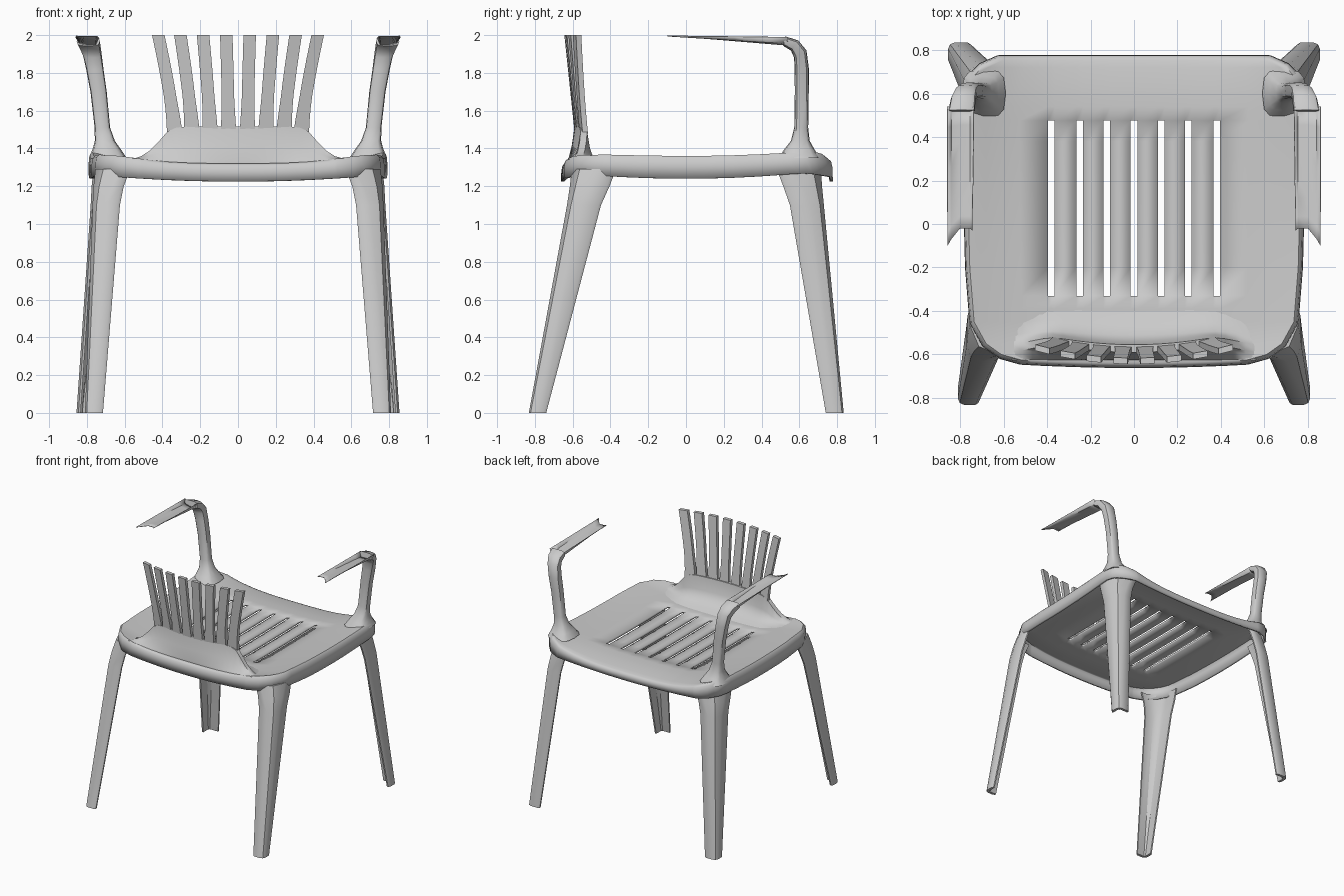
import bpy, bmesh, math
from mathutils import Vector

cube = bpy.data.objects.get("Cube")
if cube:
    bpy.data.objects.remove(cube)

mat = bpy.data.materials.new("pale_grey_plastic")
mat.use_nodes = True
COLOUR = (0.6, 0.6, 0.6, 1)
mat.diffuse_color = COLOUR
mat.node_tree.nodes["Principled BSDF"].inputs["Base Color"].default_value = COLOUR


def lerp(pts, t):
    """Piecewise linear lookup in a list of (key, value)."""
    if t <= pts[0][0]:
        return pts[0][1]
    for (a, va), (b, vb) in zip(pts, pts[1:]):
        if t <= b:
            return va + (vb - va) * (t - a) / (b - a)
    return pts[-1][1]


def finish(name, bm, angle=40, thickness=0):
    bmesh.ops.recalc_face_normals(bm, faces=bm.faces)
    me = bpy.data.meshes.new(name)
    bm.to_mesh(me)
    bm.free()
    me.materials.append(mat)
    ob = bpy.data.objects.new(name, me)
    bpy.context.collection.objects.link(ob)
    if thickness:
        mod = ob.modifiers.new("shell", "SOLIDIFY")
        mod.thickness = thickness
        mod.offset = -1
    bpy.ops.object.select_all(action="DESELECT")
    ob.select_set(True)
    bpy.context.view_layer.objects.active = ob
    bpy.ops.object.shade_smooth_by_angle(angle=math.radians(angle))
    return ob


def loft(name, rings, closed=True, caps=True, thickness=0):
    """Skin a list of equal length point rings."""
    bm = bmesh.new()
    vs = [[bm.verts.new(p) for p in r] for r in rings]
    n = len(rings[0])
    for a, b in zip(vs, vs[1:]):
        for i in range(n if closed else n - 1):
            j = (i + 1) % n
            bm.faces.new((a[i], a[j], b[j], b[i]))
    if closed and caps:
        bm.faces.new(vs[0])
        bm.faces.new(vs[-1])
    return finish(name, bm, thickness=thickness)


# Seat: rounded grid with seven slots and a hanging rim
WIDTH = [(-.62, .52), (-.6, .61), (-.55, .68), (-.45, .735), (-.2, .755), (.2, .765),
         (.6, .77), (.66, .755), (.72, .70), (.755, .62)]


def seat_z(x, y):
    side = min(1, abs(x) / .75)
    rim = 1.36 + .06 * y * y
    dish = 1.31 - .01 * math.cos(y * 2)
    z = dish + (rim - dish) * side ** 3
    front = max(0, (y - .5) / .27)
    back = max(0, (-y - .5) / .13)
    return z - .03 * front ** 2 * (1 - side ** 4) + .015 * min(back, 1)


slots = [-.38, -.25, -.125, 0, .125, .25, .38]
inner = sorted([s - .015 for s in slots] + [s + .015 for s in slots])
steps = [.3, .55, .75, .9, 1]
rows = [-.62, -.6, -.575, -.55, -.5, -.45, -.39, -.33, -.2, -.05, .1, .25, .38, .475,
        .54, .6, .63, .66, .69, .72, .755]
bm = bmesh.new()
grid = []
for y in rows:
    hw = lerp(WIDTH, y) - .42
    xs = [-.42 - t * hw for t in reversed(steps)] + inner + [.42 + t * hw for t in steps]
    line = []
    for x in xs:
        bow = .02 * (1 - (x / .6) ** 2) * max(0, (-y - .45) / .17)
        line.append(bm.verts.new((x, y - max(bow, 0), seat_z(x, y))))
    grid.append(line)
slot_cols = {len(steps) + 2 * k for k in range(len(slots))}
for r in range(len(rows) - 1):
    for c in range(len(grid[0]) - 1):
        if c in slot_cols and -.34 < rows[r] < .47:
            continue
        a, b = grid[r], grid[r + 1]
        bm.faces.new((a[c], a[c + 1], b[c + 1], b[c]))
ring = (grid[0] + [l[-1] for l in grid[1:]] + grid[-1][-2::-1]
        + [l[0] for l in grid[-2:0:-1]])
n = len(ring)
outward = []
for i, v in enumerate(ring):
    d = ring[(i + 1) % n].co - ring[i - 1].co
    outward.append(Vector((d.y, -d.x, 0)).normalized())


def skirt_z(x, y):
    ends = 1.225 + .03 * (x / .7) ** 2
    sides = 1.24 + .08 * y * y
    k = min(1, max(0, (abs(y - .06) - .5) / .15))
    return sides + (ends - sides) * k


for off, drop in ((.014, .12), (.02, .4), (.022, 1)):
    if drop == .12:
        base = [v.co.copy() for v in ring]
        prev = ring
    new = []
    for p, o in zip(base, outward):
        z = p.z + (skirt_z(p.x, p.y) - p.z) * drop
        new.append(bm.verts.new((p.x + o.x * off, p.y + o.y * off, z)))
    for i in range(n):
        j = (i + 1) % n
        bm.faces.new((prev[i], prev[j], new[j], new[i]))
    prev = new
finish("seat", bm, 50, .018)

# Lower back panel sweeping up out of the seat
rings = []
for i in range(25):
    x = -.56 + 1.12 * i / 24
    h = lerp([(.3, 1), (.36, .95), (.40, .72), (.45, .4), (.5, .17), (.56, 0)], abs(x))
    arc = .26 * x * x
    prof = [(-.36, 0), (-.45, .10), (-.51, .27), (-.54, .5), (-.555, 1),
            (-.59, 1), (-.605, .5), (-.625, .1), (-.625, -.1)]
    ring = []
    for y, k in prof:
        yy = y + arc * min(1, k * 2) * h
        floor = seat_z(x, max(yy, -.62)) - .004
        ring.append((x, yy, floor + (1.515 - floor) * k * h if k > 0 else floor - .01))
    rings.append(ring)
loft("back_panel", rings)

# Eight flaring back slats
for side in (-1, 1):
    for k, (x0, x1) in enumerate([(.05, .062), (.147, .185), (.243, .305), (.335, .422)]):
        rings = []
        for s in range(9):
            t = s / 8
            x = x0 + (x1 - x0) * t ** 1.3
            y = -.575 - .055 * t + .3 * x * x
            w = .041 - .008 * min(1, t * 3)
            slope = .6 * x
            rings.append([(side * (x + a * w), y + a * w * slope + b, 1.48 + .52 * t)
                          for a, b in ((-1, -.014), (1, -.014), (1, .014), (-1, .014))])
        loft(f"back_slat_{'left' if side > 0 else 'right'}_{k + 1}", rings)

# Legs: angle-section shells with a rounded outer corner
LEGS = {"back": (-1, [(1.29, .57, .755, .37, .605, .14), (1.2, .605, .765, .405, .615, .1),
                      (1.1, .625, .77, .45, .63, .07), (0, .715, .81, .74, .832, .03)]),
        "front": (1, [(1.29, .57, .765, .48, .715, .14), (1.2, .61, .775, .515, .72, .1),
                      (1.1, .635, .78, .55, .73, .07), (0, .75, .855, .74, .835, .03)])}
T = .022
for where, (sy, levels) in LEGS.items():
    for sx in (-1, 1):
        rings = []
        for z, xi, xo, yi, yo, b in levels:
            outer = [(xi, yo - .01), (xi + .015, yo), (xo - b, yo), (xo - .3 * b, yo - .3 * b),
                     (xo, yo - b), (xo, yi + .015), (xo - .01, yi)]
            inside = [(xo - T, yi), (xo - T, yo - b), (xo - T - .3 * b, yo - T - .3 * b),
                      (xo - b, yo - T), (xi, yo - T)]
            rings.append([(sx * x, sy * y, z) for x, y in outer + inside])
        loft(f"{where}_leg_{'left' if sx > 0 else 'right'}", rings)

# Arm posts: rounded tubes bending back into the armrests
POST = [(.69, .60, 1.35, .10, .11), (.695, .60, 1.395, .075, .08), (.705, .605, 1.44, .053, .05),
        (.718, .61, 1.51, .041, .037), (.738, .613, 1.7, .043, .037), (.758, .613, 1.82, .046, .038)]
BEND = [(.772, .605, 1.9, .05, .038, 30), (.785, .575, 1.945, .057, .033, 55),
        (.793, .52, 1.968, .061, .026, 80)]
for sx in (-1, 1):
    side = "left" if sx > 0 else "right"
    rings = []
    for x, y, z, rx, ry, tilt in [p + (0,) for p in POST] + BEND:
        ring = []
        for i in range(12):
            a = math.tau * i / 12
            c, s = math.cos(a), math.sin(a)
            u = rx * math.copysign(abs(c) ** .6, c)
            v = ry * math.copysign(abs(s) ** .6, s)
            r = math.radians(tilt)
            ring.append((sx * (x + u), y + v * math.cos(r), min(2, z + v * math.sin(r))))
        rings.append(ring)
    loft(f"arm_post_{side}", rings)

    # Armrest: shallow tapering trough with a notched end
    rings = []
    for t in (0, .15, .3, .45, .6, .75, .9, 1):
        low = 1.948 + .047 * t
        cols = [(.738 + .006 * t, 1.985 + .01 * t, -.03), (.755, low, -.02), (.80, low, -.02),
                (.84, low + .01 * (1 - t), -.07), (.857, 1.99 + .008 * t, -.1)]
        rings.append([(sx * x, .54 + (end - .54) * t, z) for x, z, end in cols])
    loft(f"armrest_{side}", rings, closed=False, thickness=.004)
